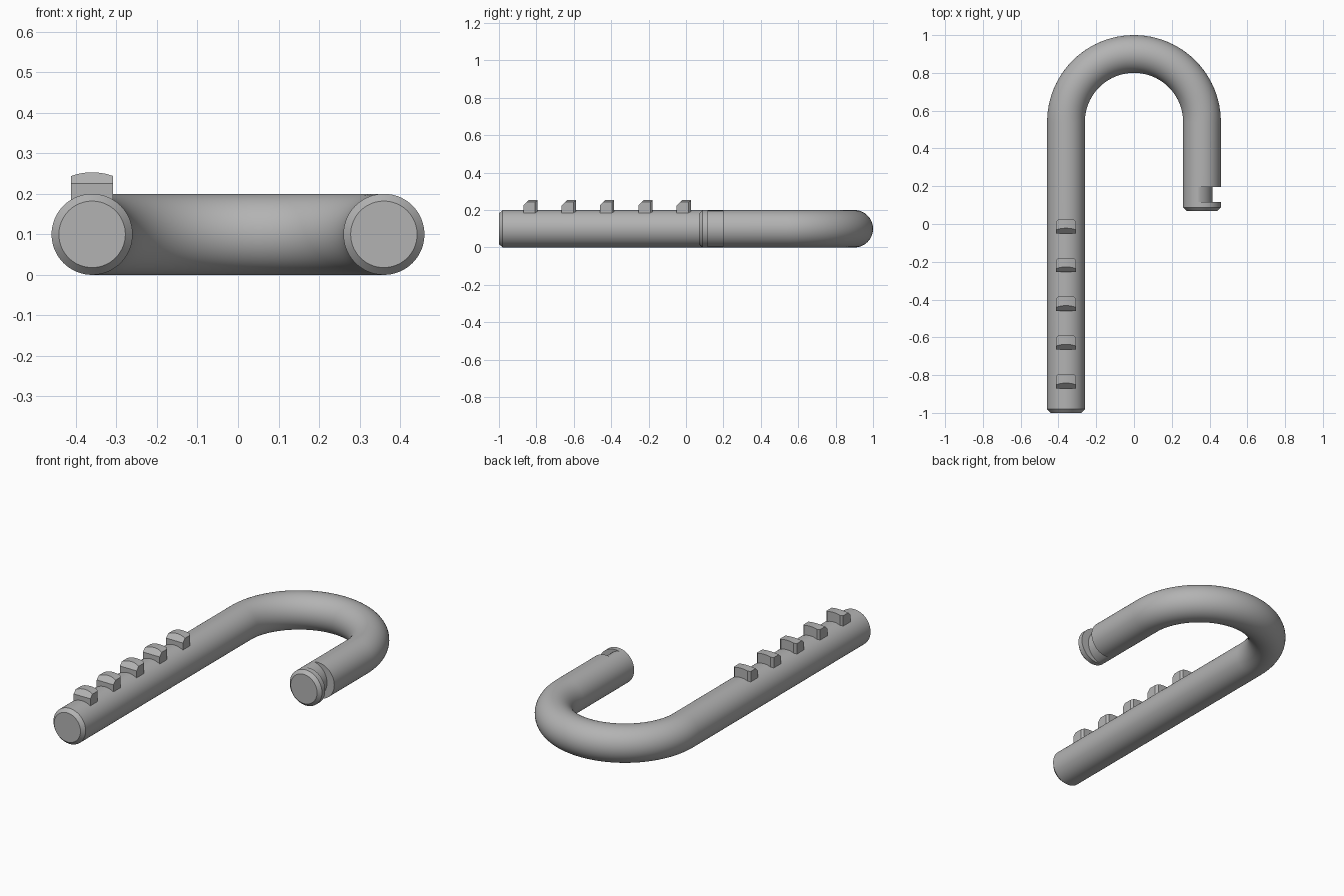
import bpy, bmesh
from math import pi, sin, cos, sqrt

if "Cube" in bpy.data.objects:
    bpy.data.objects.remove(bpy.data.objects["Cube"])

TUBE, BEND, BEND_Y, SEG = 0.1, 0.36, 0.54, 72

grey = bpy.data.materials.new("grey")
grey.diffuse_color = (0.45, 0.45, 0.45, 1)
grey.use_nodes = True
grey.node_tree.nodes["Principled BSDF"].inputs["Base Color"].default_value = grey.diffuse_color


def finish(bm, name):
    bmesh.ops.remove_doubles(bm, verts=bm.verts, dist=1e-5)
    bmesh.ops.dissolve_degenerate(bm, edges=bm.edges, dist=1e-5)
    bmesh.ops.recalc_face_normals(bm, faces=bm.faces)
    me = bpy.data.meshes.new(name)
    bm.to_mesh(me)
    bm.free()
    me.materials.append(grey)
    ob = bpy.data.objects.new(name, me)
    bpy.context.collection.objects.link(ob)
    bpy.ops.object.select_all(action='DESELECT')
    ob.select_set(True)
    bpy.context.view_layer.objects.active = ob
    bpy.ops.object.shade_smooth_by_angle(angle=0.5)
    return ob


def loft(bm, rings, closed):
    rows = [[bm.verts.new(p) for p in r] for r in rings]
    n = len(rows[0])
    for a, b in zip(rows, rows[1:]):
        for i in range(n if closed else n - 1):
            j = (i + 1) % n
            bm.faces.new((a[i], a[j], b[j], b[i]))
    bm.faces.new(rows[0])
    bm.faces.new(rows[-1])


def ring(turn, y, radius, shift=0.0):
    """Cross-section of the bar; shift gives the off-centre neck of the groove."""
    pts = []
    for i in range(SEG):
        a = 2 * pi * i / SEG
        r = radius
        if shift:
            r = min(r, -shift * cos(a) + sqrt(radius**2 - (shift * sin(a))**2))
        out = BEND + r * cos(a)
        pts.append((out * cos(turn), y + out * sin(turn), TUBE + r * sin(a)))
    return pts


# Bent bar: long shank, half-circle bend, short shank with groove
rings = [ring(pi, -1.0, 0.082), ring(pi, -0.98, TUBE)]
rings += [ring(pi * (1 - k / 48), BEND_Y, TUBE) for k in range(49)]
rings += [ring(0, 0.197, TUBE), ring(0, 0.197, TUBE, 0.045),
          ring(0, 0.117, TUBE, 0.045), ring(0, 0.117, TUBE),
          ring(0, 0.088, TUBE), ring(0, 0.07, 0.082)]
bm = bmesh.new()
loft(bm, rings, True)
finish(bm, "hooked_bar")

# Ratchet teeth: crowned top, sloped front edge, clipped rear corners
HALF, CLIP = 0.052, 0.012
xs = [-HALF] + [(HALF - CLIP) * (k / 5 - 1) for k in range(11)] + [HALF]
for t in range(5):
    front = -0.87 + 0.205 * t
    slices = []
    for x in xs:
        top = TUBE + sqrt(0.153**2 - x * x)
        back = front + 0.076 - (CLIP if abs(x) == HALF else 0)
        slope = front + top - 0.225
        slices.append([(x - BEND, y, z) for y, z in
                       ((front, 0.16), (front, 0.225), (slope, top),
                        (back, top), (back, 0.16))])
    bm = bmesh.new()
    loft(bm, slices, True)
    finish(bm, f"ratchet_tooth_{t + 1}")
